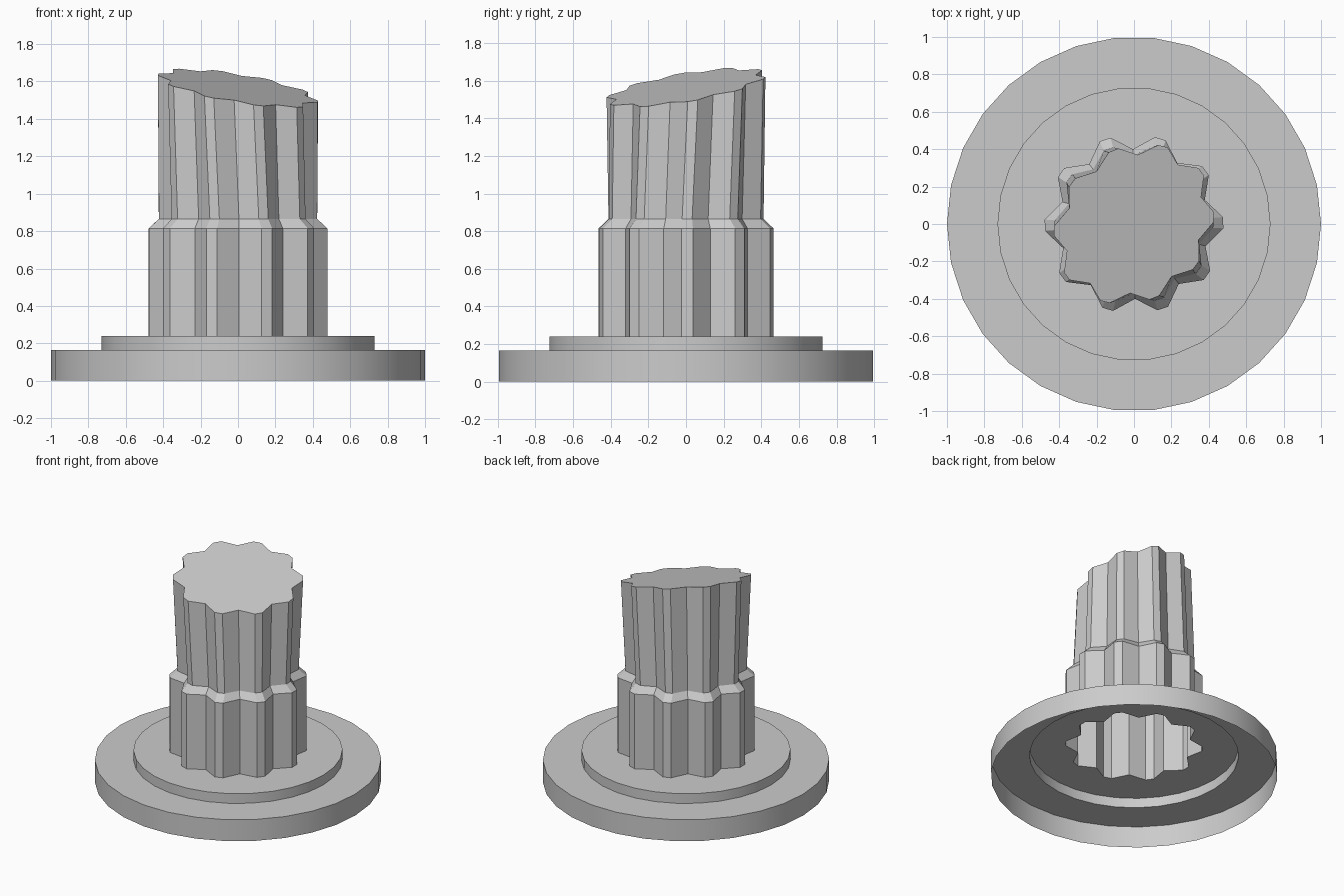
import bpy, bmesh, math

if "Cube" in bpy.data.objects:
    bpy.data.objects.remove(bpy.data.objects["Cube"])

LOBES = 10
N = LOBES * 3


def circle(r, z):
    return [(r * math.cos(2 * math.pi * (i - 1) / N),
             r * math.sin(2 * math.pi * (i - 1) / N), z) for i in range(N)]


def fluted(tip, valley, z):
    # each lobe: two tip points and one valley point
    pts = []
    for k in range(LOBES):
        for deg, r in ((-3.6, tip), (3.6, tip), (18, valley)):
            a = math.radians(36 * k + deg + 0.8)
            pts.append((r * math.cos(a), r * math.sin(a), z))
    return pts


def skin(name, rings, cap=False):
    bm = bmesh.new()
    loops = [[bm.verts.new(p) for p in ring] for ring in rings]
    for a, b in zip(loops, loops[1:]):
        for i in range(N):
            j = (i + 1) % N
            bm.faces.new((a[i], a[j], b[j], b[i]))
    if cap:
        bm.faces.new(loops[-1])
    mesh = bpy.data.meshes.new(name)
    bm.to_mesh(mesh)
    bm.free()
    obj = bpy.data.objects.new(name, mesh)
    bpy.context.collection.objects.link(obj)
    return obj


# Stepped round flange: a thin shell, open underneath
flange = skin("flange", [
    circle(1.0, 0), circle(1.0, 0.165),
    circle(0.73, 0.165), circle(0.73, 0.24),
    fluted(0.478, 0.40, 0.24)])
bpy.context.view_layer.objects.active = flange
flange.select_set(True)
bpy.ops.object.shade_smooth_by_angle(angle=math.radians(30))

# Slanted top ring, slightly squeezed along its tilt direction
top = [(x + 0.07 * y, y + 0.07 * x)
       for x, y, _ in fluted(0.427, 0.37, 0)]
top = [(x, y, 1.565 - 0.185 * x + 0.185 * y) for x, y in top]

# Hollow fluted shaft with shoulder chamfer and capped slanted end
skin("fluted_shaft", [
    fluted(0.478, 0.40, 0.24), fluted(0.478, 0.40, 0.815),
    fluted(0.424, 0.365, 0.865), top], cap=True)
